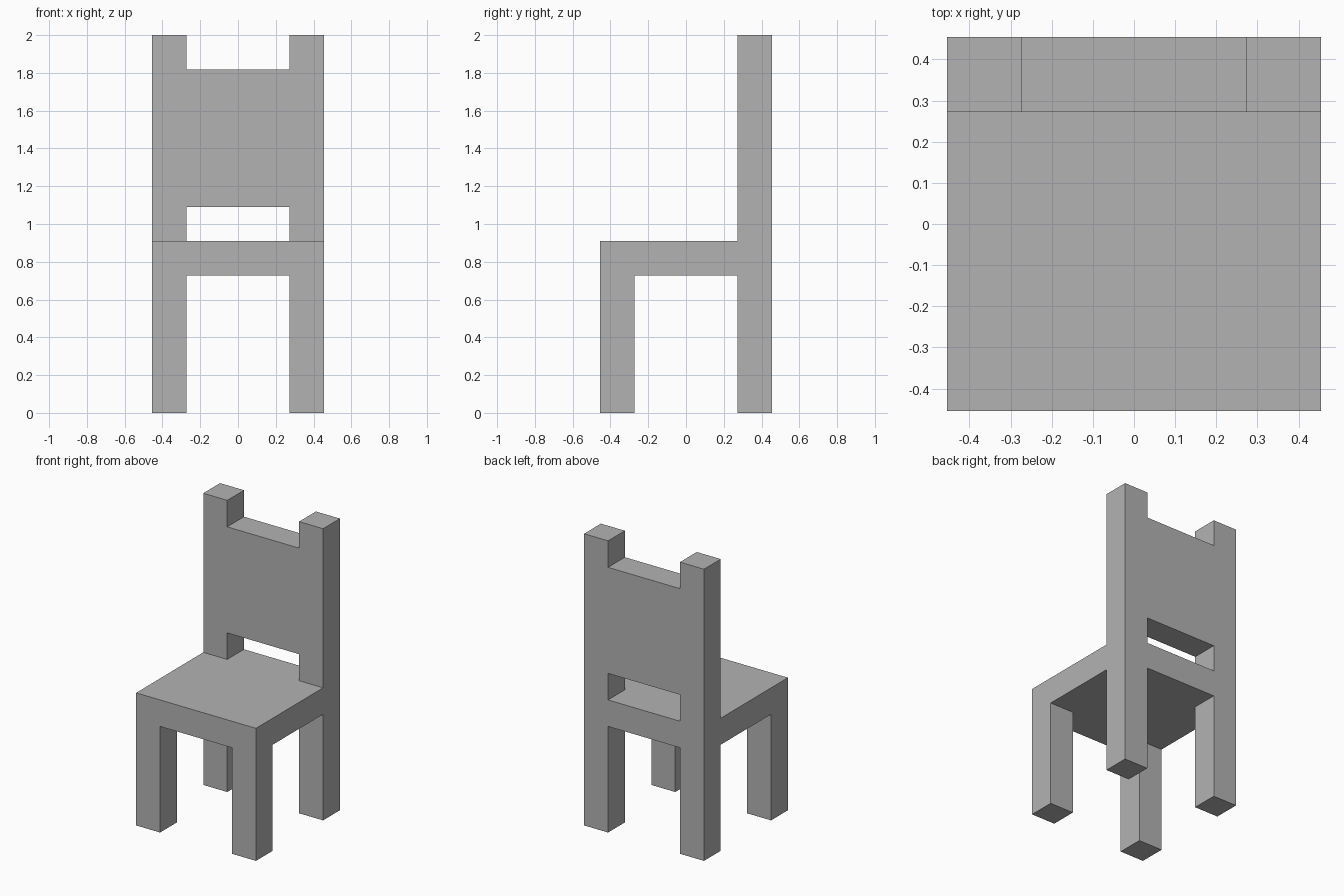
import bpy
import bmesh
from mathutils import Matrix, Vector

default = bpy.data.objects.get("Cube")
if default:
    bpy.data.objects.remove(default, do_unlink=True)

U = 2 / 11            # post thickness; every size is a multiple of it
HALF = 2.5 * U        # half the chair's width and depth
INNER = 1.5 * U       # inner side of the legs and posts

bm = bmesh.new()


def face_at(x, y, z):
    """The face whose centre is nearest to the point."""
    point = Vector((x, y, z))
    return min(bm.faces, key=lambda f: (f.calc_center_median() - point).length)


def extrude(face, height):
    """Extrude one face straight up or down and return its new cap."""
    cap = bmesh.ops.extrude_discrete_faces(bm, faces=[face])["faces"][0]
    bmesh.ops.translate(bm, verts=cap.verts, vec=(0, 0, height))
    return cap


# Seat slab, divided along the inner sides of the legs
bmesh.ops.create_cube(bm, size=1, matrix=Matrix.Translation((0, 0, 4.5 * U))
                      @ Matrix.Diagonal((2 * HALF, 2 * HALF, U, 1)))
for axis in (Vector((1, 0, 0)), Vector((0, 1, 0))):
    for side in (-1, 1):
        bmesh.ops.bisect_plane(bm, geom=bm.verts[:] + bm.edges[:] + bm.faces[:],
                               plane_co=axis * side * INNER, plane_no=axis)

# Four legs
for x in (-2 * U, 2 * U):
    for y in (-2 * U, 2 * U):
        extrude(face_at(x, y, 4 * U), -4 * U)

# Two back posts, in steps that mark the backrest's lower and upper edges
for x in (-2 * U, 2 * U):
    cap = face_at(x, 2 * U, 5 * U)
    for height in (U, 4 * U, U):
        cap = extrude(cap, height)

# Backrest panel bridging the posts
sides = [face_at(x, 2 * U, 8 * U) for x in (-INNER, INNER)]
rims = [e for f in sides for e in f.edges]
bmesh.ops.delete(bm, geom=sides, context="FACES_ONLY")
bmesh.ops.bridge_loops(bm, edges=rims)

# Merge the flat surfaces
bmesh.ops.recalc_face_normals(bm, faces=bm.faces)
bmesh.ops.dissolve_limit(bm, angle_limit=0.01, verts=bm.verts, edges=bm.edges)

mesh = bpy.data.meshes.new("chair")
bm.to_mesh(mesh)
bm.free()
chair = bpy.data.objects.new("chair", mesh)
bpy.context.collection.objects.link(chair)

# Plain grey
grey = bpy.data.materials.new("plain_grey")
grey.use_nodes = True
colour = (0.45, 0.45, 0.45, 1)
grey.diffuse_color = colour
grey.node_tree.nodes["Principled BSDF"].inputs["Base Color"].default_value = colour
mesh.materials.append(grey)
